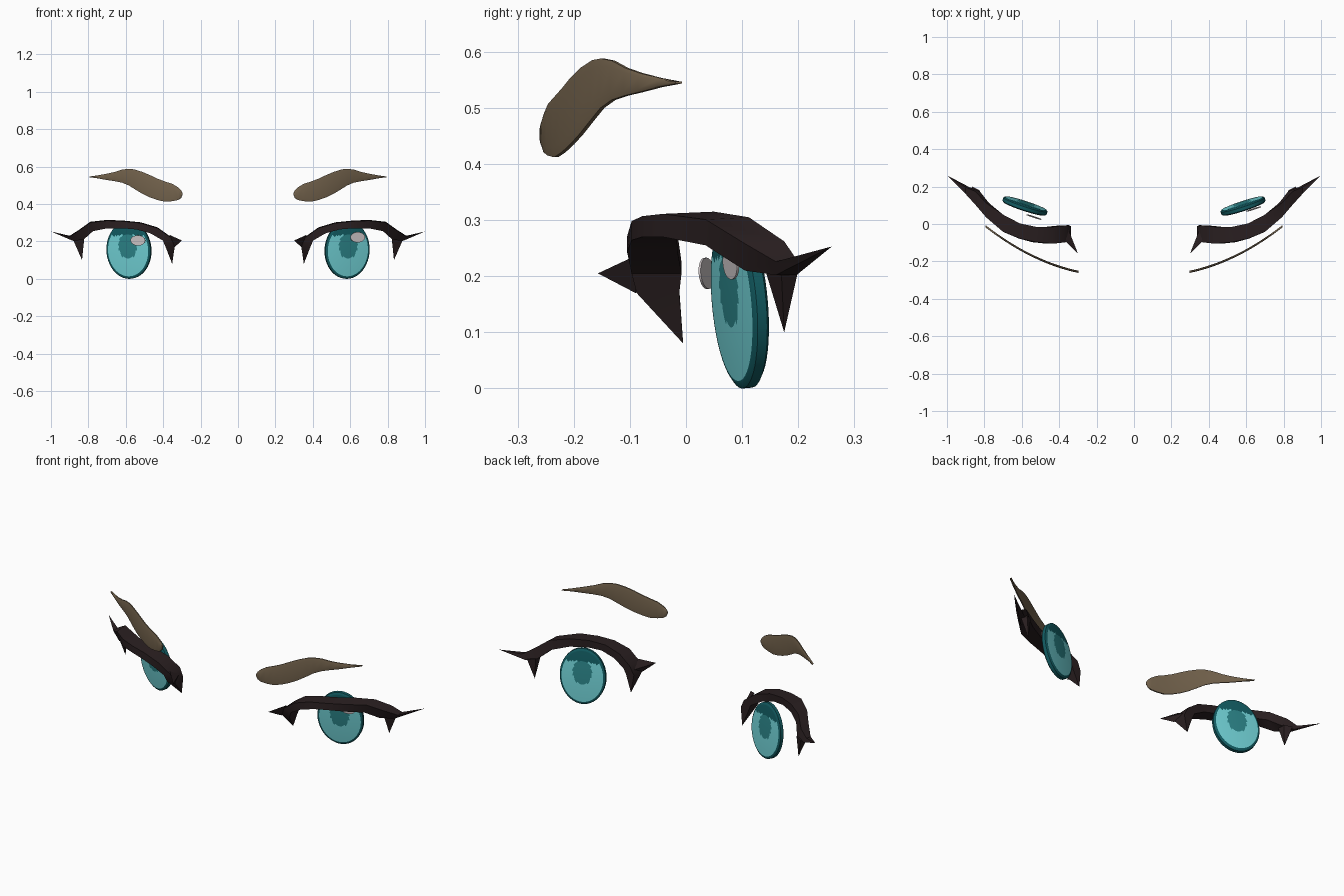
import bpy, bmesh, math
from mathutils import Matrix, Vector

if "Cube" in bpy.data.objects:
    bpy.data.objects.remove(bpy.data.objects["Cube"])


def material(name, rgb):
    m = bpy.data.materials.new(name)
    m.diffuse_color = (*rgb, 1)
    m.use_nodes = True
    m.node_tree.nodes["Principled BSDF"].inputs["Base Color"].default_value = m.diffuse_color
    return m


BROW = material("brow brown", (.17, .122, .072))
LASH = material("lash black", (.023, .014, .015))
LIGHT = material("light teal", (.162, .63, .66))
MID = material("mid teal", (.024, .225, .242))
DARK = material("deep teal", (.006, .105, .12))
GLINT = material("glint grey", (.62, .57, .58))


def make(name, bm, mats, side=1, angle=35):
    """Finish a bmesh as an object; side -1 mirrors it across x."""
    bmesh.ops.remove_doubles(bm, verts=bm.verts, dist=.0005)
    for v in bm.verts:
        v.co.x *= side
    bmesh.ops.recalc_face_normals(bm, faces=bm.faces)
    me = bpy.data.meshes.new(name)
    bm.to_mesh(me)
    bm.free()
    for m in mats:
        me.materials.append(m)
    ob = bpy.data.objects.new(name, me)
    bpy.context.collection.objects.link(ob)
    bpy.ops.object.select_all(action='DESELECT')
    bpy.context.view_layer.objects.active = ob
    ob.select_set(True)
    bpy.ops.object.shade_smooth_by_angle(angle=math.radians(angle))
    return ob


def loft(bm, sections):
    """Skin closed sections of equal point count and cap both ends."""
    rings = [[bm.verts.new(p) for p in s] for s in sections]
    n = len(rings[0])
    for a, b in zip(rings, rings[1:]):
        for i in range(n):
            j = (i + 1) % n
            bm.faces.new((a[i], a[j], b[j], b[i]))
    bm.faces.new(rings[0])
    bm.faces.new(rings[-1])


def spike(bm, base, tip):
    loft(bm, [base, [Vector(tip) + .001 * (Vector(p) - Vector(tip)) for p in base]])


# Lash band stations: upper x, z, lower x, z, front y, back y
BAND = [(.338, .178, .387, .17, -.088, -.012),
        (.36, .225, .402, .205, -.097, -.008),
        (.43, .275, .468, .243, -.105, -.015),
        (.52, .302, .545, .264, -.097, -.016),
        (.61, .311, .615, .27, -.078, .003),
        (.70, .315, .70, .27, -.042, .05),
        (.79, .305, .775, .255, .035, .112),
        (.85, .262, .825, .21, .105, .175),
        (.90, .23, .88, .202, .16, .197)]


def lash(name, side):
    bm = bmesh.new()
    secs = [[(xu, yf, zu - .004), (xu, yb, zu), (xl, yb, zl), (xl, yf, zl)]
            for xu, zu, xl, zl, yf, yb in BAND]
    inner, outer = (.352, -.005, .08), (1, .26, .253)
    secs = [[inner] * 4] + secs + [[outer] * 4]
    loft(bm, secs)
    # inner corner point and outer lower spike
    spike(bm, [(.338, -.09, .17), (.367, -.093, .235), (.35, -.03, .2)],
          (.30, -.157, .205))
    spike(bm, [(.822, .14, .215), (.88, .17, .205), (.865, .2, .21), (.825, .18, .215)],
          (.834, .175, .10))
    make(name, bm, [LASH], side)


# Brow stations: x, top z, bottom z
BROW_ST = [(.298, .462, .445), (.304, .474, .432), (.32, .489, .421), (.35, .507, .415),
           (.39, .520, .412), (.43, .535, .421), (.47, .554, .435), (.51, .571, .454),
           (.555, .585, .481), (.585, .588, .5), (.62, .584, .514), (.66, .571, .522),
           (.70, .562, .528), (.75, .553, .537), (.793, .547, .543)]


def brow(name, side):
    bm = bmesh.new()
    secs = []
    for x, zt, zb in BROW_ST:
        t = x - .3
        y = -.255 + .21 * t + .57 * t * t
        h, e = .006, .15 * (zt - zb)
        secs.append([(x, y - h * .5, zt), (x, y + h * .5, zt), (x, y + h, zt - e),
                     (x, y + h, zb + e), (x, y + h * .6, zb), (x, y - h * .6, zb),
                     (x, y - h, zb + e), (x, y - h, zt - e)])
    loft(bm, secs)
    make(name, bm, [BROW], side, 50)


TILT = Matrix.Rotation(math.radians(18), 4, 'Z') @ Matrix.Rotation(math.radians(5), 4, 'X')
RX, RZ, SEG = .124, .153, 48


def iris(name, side):
    bm = bmesh.new()
    # lens profile from the front centre over the rim to the back centre
    radii = [.005] + [.07 * i for i in range(1, 14)] + [.94]
    front = [(r, -.014 - .006 * (1 - r * r)) for r in radii] + [(1, -.009)]
    prof = front + [(r, -y) for r, y in reversed(front)]
    loft(bm, [[(RX * r * math.cos(2 * math.pi * i / SEG), y,
                RZ * r * math.sin(2 * math.pi * i / SEG)) for i in range(SEG)]
              for r, y in prof])
    # painted rim, upper shade and pupil
    for f in bm.faces:
        c = f.calc_center_median()
        u, v = c.x / RX, c.z / RZ
        if math.hypot(u, v) > .92 or v > .56 - .1 * abs(u):
            f.material_index = 2
        elif (u / .42) ** 2 + ((v - .17) / .46) ** 2 < 1:
            f.material_index = 1
    bm.transform(Matrix.Translation((.583, .096, .153)) @ TILT)
    make(name, bm, [LIGHT, MID, DARK], side)


def glint(name, side, loc):
    bm = bmesh.new()
    loft(bm, [[(.041 * math.cos(a * math.pi / 12), y, .028 * math.sin(a * math.pi / 12))
               for a in range(24)] for y in (-.002, .002)])
    bm.transform(Matrix.Translation(loc) @ TILT)
    make(name, bm, [GLINT], side)


for label, s in (("right", 1), ("left", -1)):
    lash(label + "_eyelash", s)
    brow(label + "_eyebrow", s)
    iris(label + "_iris", s)
glint("right_glint", 1, (.64, .08, .222))
glint("left_glint", -1, (.535, .037, .205))
